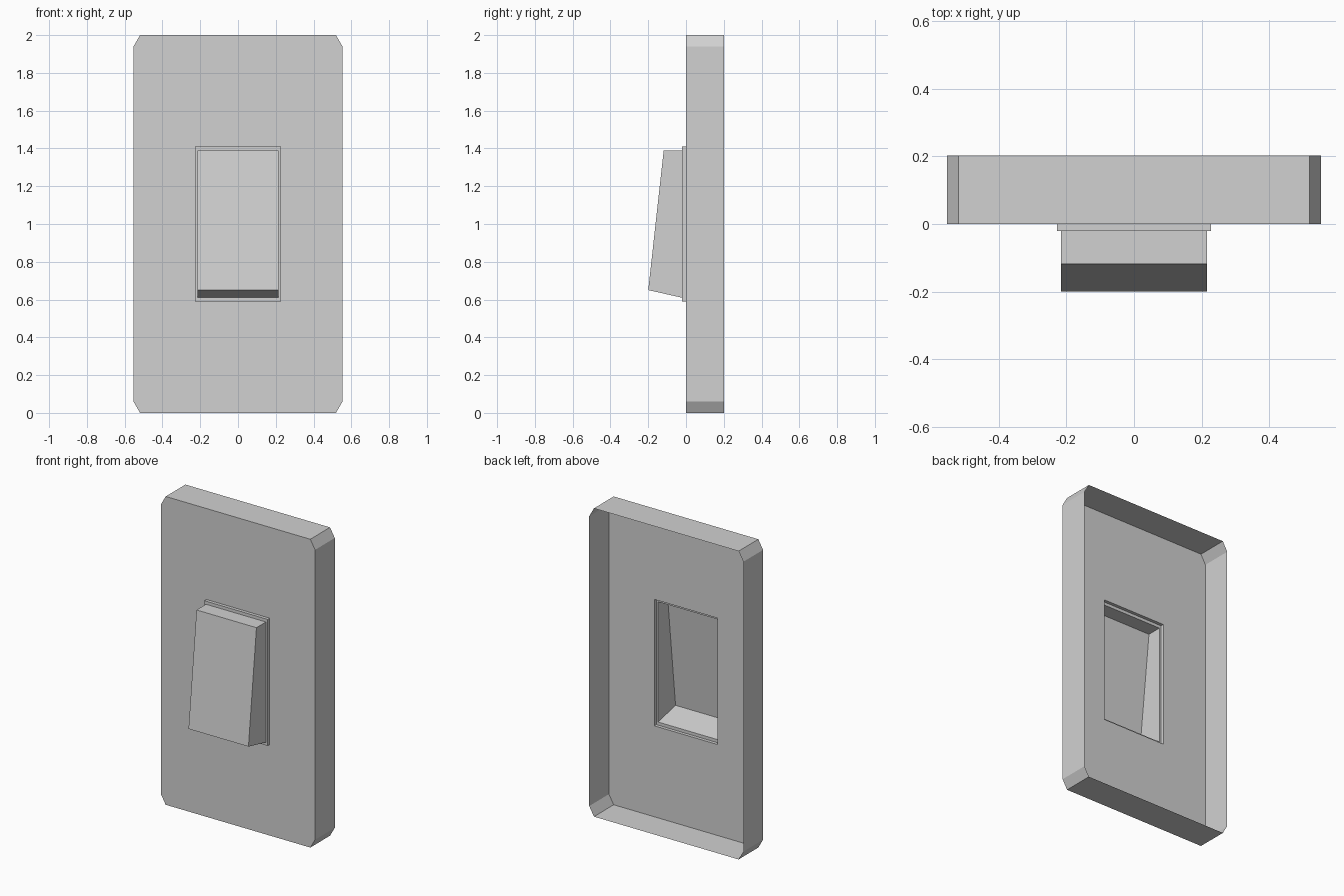
import bpy
import bmesh

cube = bpy.data.objects.get("Cube")
if cube:
    bpy.data.objects.remove(cube, do_unlink=True)

grey = bpy.data.materials.new("light grey plastic")
grey.use_nodes = True
colour = (0.64, 0.64, 0.64, 1)
grey.diffuse_color = colour
grey.node_tree.nodes["Principled BSDF"].inputs["Base Color"].default_value = colour


def ring(half_width, low, high, y_low, y_high=None, cut_x=0, cut_z=0):
    """Upright rectangle with cut corners, anticlockwise from the front."""
    if y_high is None:
        y_high = y_low
    w = half_width
    return [(-w + cut_x, y_low, low), (w - cut_x, y_low, low),
            (w, y_low, low + cut_z), (w, y_high, high - cut_z),
            (w - cut_x, y_high, high), (-w + cut_x, y_high, high),
            (-w, y_high, high - cut_z), (-w, y_low, low + cut_z)]


def loft(name, rings, cap=False):
    """Join rings from back to front into an open sheet, optionally capped."""
    bm = bmesh.new()
    loops = [[bm.verts.new(p) for p in r] for r in rings]
    for a, b in zip(loops, loops[1:]):
        for i in range(len(a)):
            j = (i + 1) % len(a)
            bm.faces.new((a[i], a[j], b[j], b[i]))
    if cap:
        bm.faces.new(loops[-1])
    bmesh.ops.remove_doubles(bm, verts=bm.verts, dist=0.0001)
    mesh = bpy.data.meshes.new(name)
    bm.to_mesh(mesh)
    bm.free()
    mesh.materials.append(grey)
    obj = bpy.data.objects.new(name, mesh)
    bpy.context.collection.objects.link(obj)
    return obj


# Hollow wall plate, open at the back, with a window for the switch
loft("wall_plate", [
    ring(0.553, 0, 2, 0.202, cut_x=0.034, cut_z=0.06),
    ring(0.553, 0, 2, 0, cut_x=0.034, cut_z=0.06),
    ring(0.227, 0.59, 1.41, 0),
])

# Thin raised frame around the switch
loft("switch_frame", [
    ring(0.227, 0.59, 1.41, 0),
    ring(0.227, 0.59, 1.41, -0.021),
    ring(0.215, 0.61, 1.39, -0.021),
])

# Hollow tilted rocker, thickest near its lower edge
loft("rocker_switch", [
    ring(0.215, 0.61, 1.39, -0.021),
    ring(0.215, 0.65, 1.39, -0.2, -0.118),
], cap=True)
